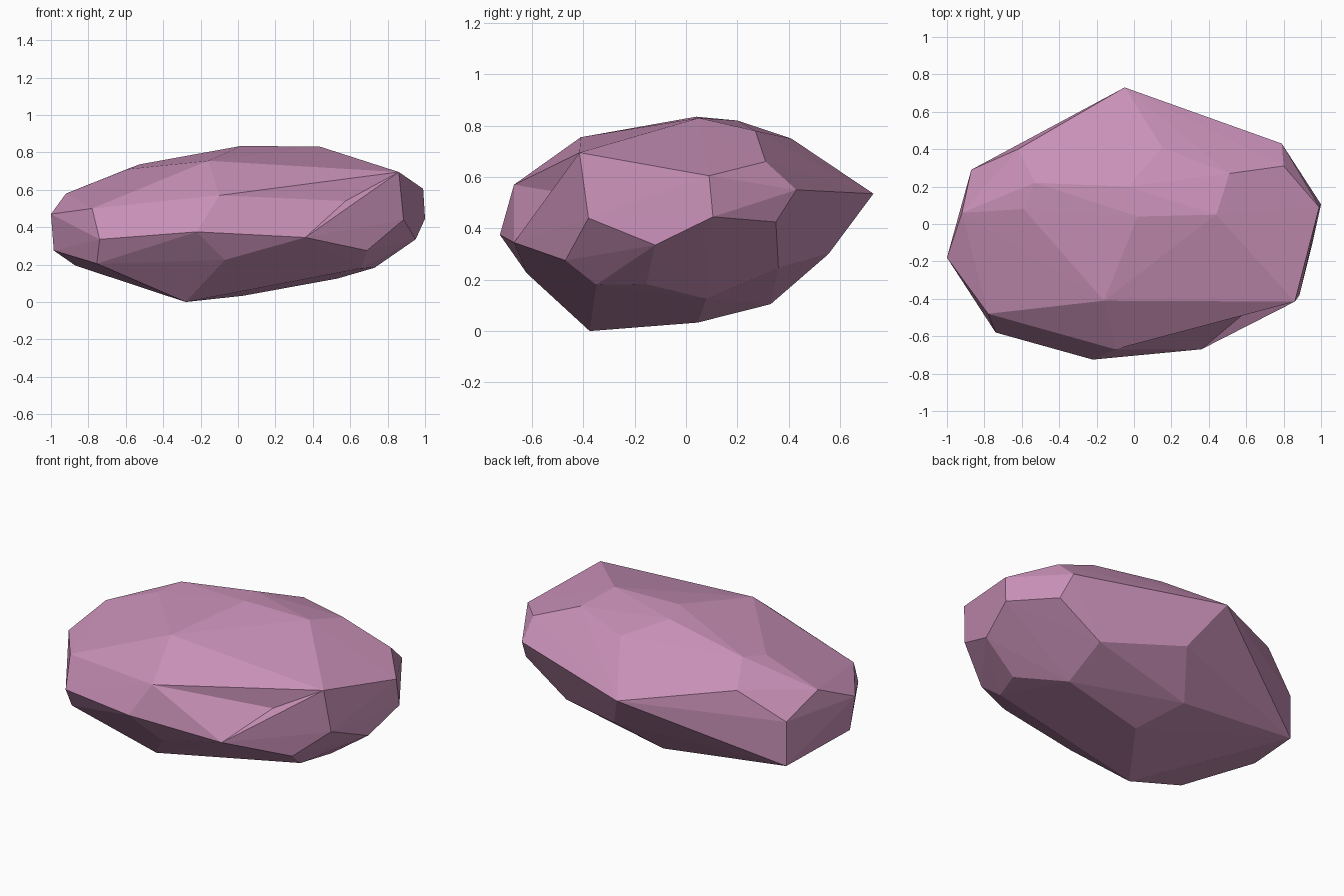
import bpy, bmesh
from mathutils import Vector

# Corner points of the faceted rock, grouped by zone
crown = [(.44, .05, .83), (.02, .04, .835), (-.03, .2, .82), (.15, .41, .75), (.51, .27, .78),
         (-.53, .22, .735), (-.59, .08, .71), (-.16, -.41, .755), (.86, -.415, .695)]
back = [(-.05, .73, .535), (.79, .43, .55), (.80, .31, .66), (-.62, .4, .625), (.82, .35, .425),
        (.09, .555, .30), (.545, .36, .245)]
left = [(-.87, .29, .46), (-.92, .06, .58), (-1, -.18, .47), (-.985, -.15, .275), (-.87, .29, .195),
        (-.78, -.48, .5), (-.74, -.58, .335), (-.755, -.5, .205)]
front = [(-.22, -.725, .375), (-.10, -.67, .57), (.36, -.67, .345), (-.07, -.62, .225), (.69, -.47, .275)]
right = [(.99, .09, .605), (1, .105, .445), (.885, -.38, .44), (.95, -.12, .335)]
base = [(.73, -.155, .183), (.66, -.35, .18), (-.28, -.375, 0), (.025, .045, .033),
        (.53, .08, .125), (-.08, .33, .105)]

# Shallow dent on the front: hulled slightly outside, then pressed in
dent = Vector((.575, -.49, .54))
push = Vector((.012, -.058, .026))

bm = bmesh.new()
for p in crown + back + left + front + right + base:
    bm.verts.new(p)
dent_vert = bm.verts.new(dent + push)
hull = bmesh.ops.convex_hull(bm, input=bm.verts[:])
loose = [v for v in bm.verts if not v.link_faces]
bmesh.ops.delete(bm, geom=loose, context='VERTS')
if dent_vert.is_valid:
    dent_vert.co = dent
bmesh.ops.recalc_face_normals(bm, faces=bm.faces[:])

mesh = bpy.data.meshes.new("rock")
bm.to_mesh(mesh)
bm.free()

# Single pink stone colour, flat faces
mat = bpy.data.materials.new("dusty_pink")
mat.diffuse_color = (.58, .28, .475, 1)
mesh.materials.append(mat)
rock = bpy.data.objects.new("rock", mesh)
bpy.context.collection.objects.link(rock)
